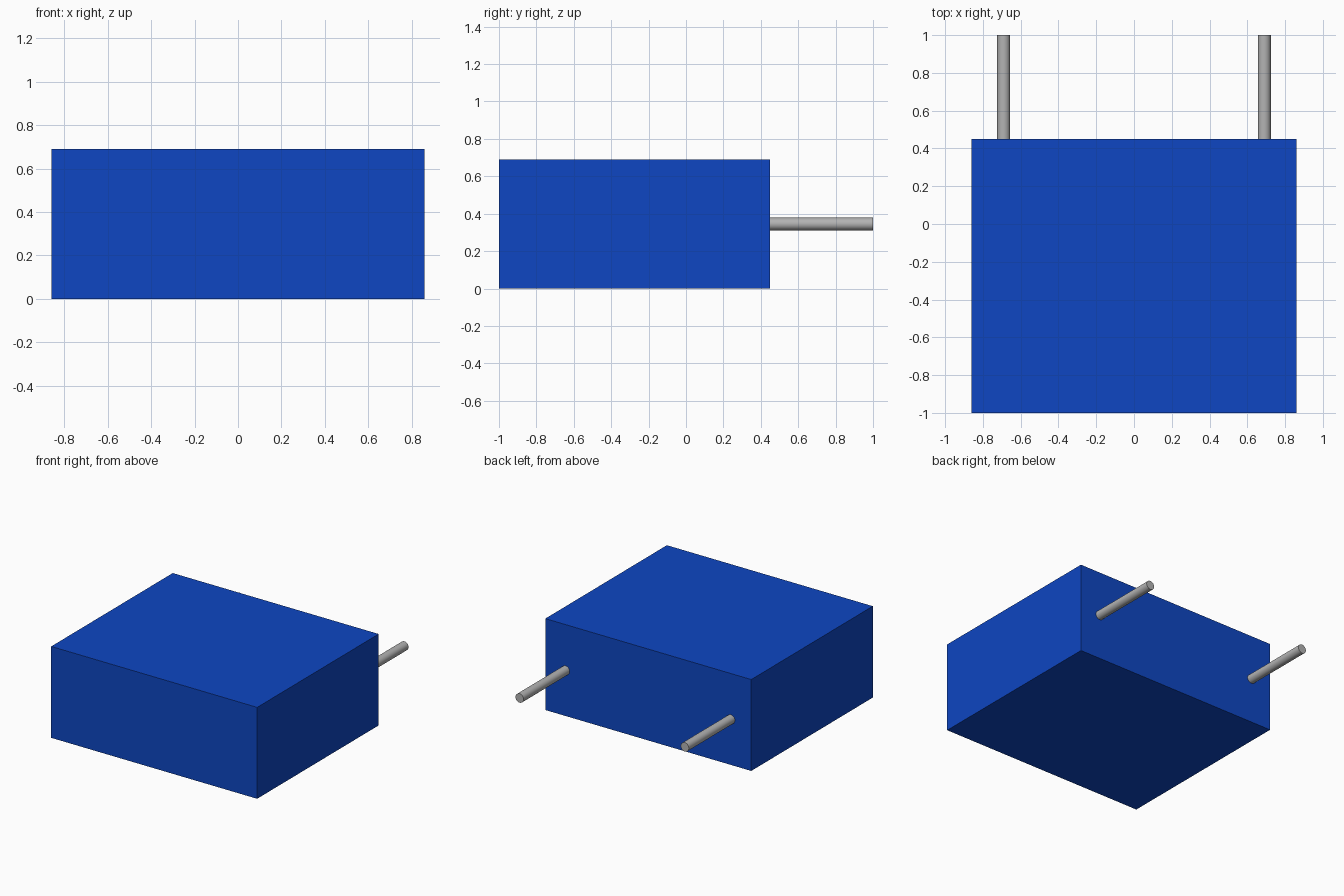
import bpy
import math

cube = bpy.data.objects.get("Cube")
if cube:
    bpy.data.objects.remove(cube, do_unlink=True)


def make_material(name, rgb):
    mat = bpy.data.materials.new(name)
    mat.use_nodes = True
    mat.diffuse_color = (*rgb, 1)
    mat.node_tree.nodes["Principled BSDF"].inputs["Base Color"].default_value = (*rgb, 1)
    return mat


blue = make_material("blue", (0.0044, 0.061, 0.54))
grey = make_material("lead grey", (0.45, 0.45, 0.45))

WIDTH, HEIGHT = 1.72, 0.69
FRONT, BACK, TIP = -1.0, 0.45, 1.0
PIN_X, PIN_RADIUS = 0.69, 0.034

# Box-shaped component body
bpy.ops.mesh.primitive_cube_add(size=1, location=(0, (FRONT + BACK) / 2, HEIGHT / 2))
body = bpy.context.object
body.name = "body"
body.scale = (WIDTH, BACK - FRONT, HEIGHT)
bpy.ops.object.transform_apply(location=False, rotation=False, scale=True)
body.data.materials.append(blue)

# Two round pins standing out of the back face
for name, side in (("left_pin", 1), ("right_pin", -1)):
    bpy.ops.mesh.primitive_cylinder_add(
        vertices=32, radius=PIN_RADIUS, depth=TIP - BACK,
        location=(side * PIN_X, (BACK + TIP) / 2, HEIGHT / 2),
        rotation=(math.pi / 2, 0, 0))
    pin = bpy.context.object
    pin.name = name
    pin.data.materials.append(grey)
    bpy.ops.object.shade_smooth_by_angle(angle=math.radians(30))
